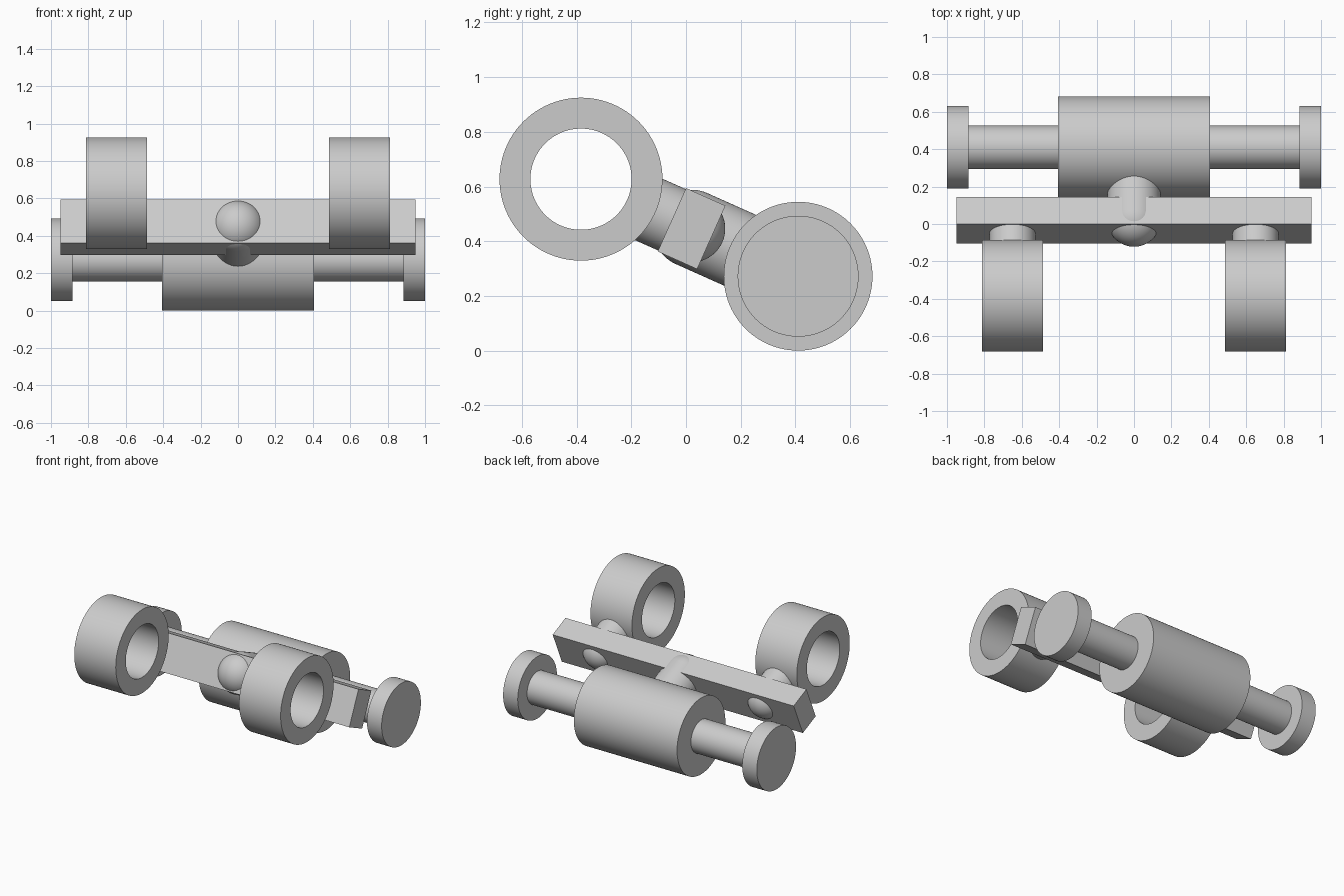
import bpy, bmesh, math
from mathutils import Vector, Matrix

old = bpy.data.objects.get("Cube")
if old:
    bpy.data.objects.remove(old, do_unlink=True)

grey = bpy.data.materials.new("plain grey")
grey.use_nodes = True
grey.diffuse_color = (0.6, 0.6, 0.6, 1)
grey.node_tree.nodes["Principled BSDF"].inputs["Base Color"].default_value = grey.diffuse_color

RING = Vector((0, -0.384, 0.627))     # axis of the two rings
BARREL = Vector((0, 0.41, 0.272))     # axis of the barrel and axle
SLOPE = (BARREL - RING).normalized()
MIDDLE = RING + SLOPE * 0.443         # centre of the crossbar
X_AXIS = Vector((1, 0, 0))


def finish(name, bm, matrix):
    """Turn a bmesh into a placed, shaded object."""
    bmesh.ops.recalc_face_normals(bm, faces=bm.faces)
    mesh = bpy.data.meshes.new(name)
    bm.to_mesh(mesh)
    bm.free()
    mesh.materials.append(grey)
    obj = bpy.data.objects.new(name, mesh)
    bpy.context.collection.objects.link(obj)
    obj.matrix_world = matrix
    bpy.ops.object.select_all(action='DESELECT')
    obj.select_set(True)
    bpy.context.view_layer.objects.active = obj
    bpy.ops.object.shade_smooth_by_angle(angle=math.radians(35))
    return obj


def lathe(name, profile, centre, axis, closed=False, steps=96):
    """Spin (radius, height) points about an axis."""
    bm = bmesh.new()
    verts = [bm.verts.new((r, 0, h)) for r, h in profile]
    edges = [bm.edges.new(pair) for pair in zip(verts, verts[1:])]
    if closed:
        edges.append(bm.edges.new((verts[-1], verts[0])))
    bmesh.ops.spin(bm, geom=verts + edges, cent=(0, 0, 0), axis=(0, 0, 1),
                   angle=math.tau, steps=steps)
    bmesh.ops.remove_doubles(bm, verts=bm.verts, dist=1e-5)
    turn = axis.to_track_quat('Z', 'Y').to_matrix().to_4x4()
    return finish(name, bm, Matrix.Translation(centre) @ turn)


def drum(name, radius, length, centre):
    h = length / 2
    return lathe(name, [(0, -h), (radius, -h), (radius, h), (0, h)], centre, X_AXIS)


def stem(name, radius, length, centre, axis):
    """Rod with a ball end seated in the crossbar."""
    arc = [i * math.pi / 2 / 16 for i in range(17)]
    profile = [(radius * math.sin(a), -radius * math.cos(a)) for a in arc]
    return lathe(name, profile + [(radius, length), (0, length)], centre, axis)


# Crossbar, tilted to follow the slope between rings and barrel
bm = bmesh.new()
bmesh.ops.create_cube(bm, size=1)
bmesh.ops.scale(bm, vec=(1.9, 0.158, 0.254), verts=bm.verts)
tilt = Matrix.Rotation(math.atan2(SLOPE.z, SLOPE.y), 4, 'X')
finish("crossbar", bm, Matrix.Translation(MIDDLE) @ tilt)

# Barrel, axle and the stem that carries them
drum("barrel", 0.272, 0.814, BARREL)
drum("axle", 0.116, 1.9, BARREL)
stem("barrel_stem", 0.142, 0.3, MIDDLE, SLOPE)

# Paired rings, ring stems and axle end discs
for side, s in (("left", 1), ("right", -1)):
    offset = X_AXIS * s * 0.65
    w = 0.1635
    lathe(side + "_ring", [(0.185, -w), (0.298, -w), (0.298, w), (0.185, w)],
          RING + offset, X_AXIS, closed=True)
    stem(side + "_ring_stem", 0.123, 0.21, MIDDLE + offset, -SLOPE)
    drum(side + "_end_disc", 0.221, 0.115, BARREL + X_AXIS * s * 0.9425)
